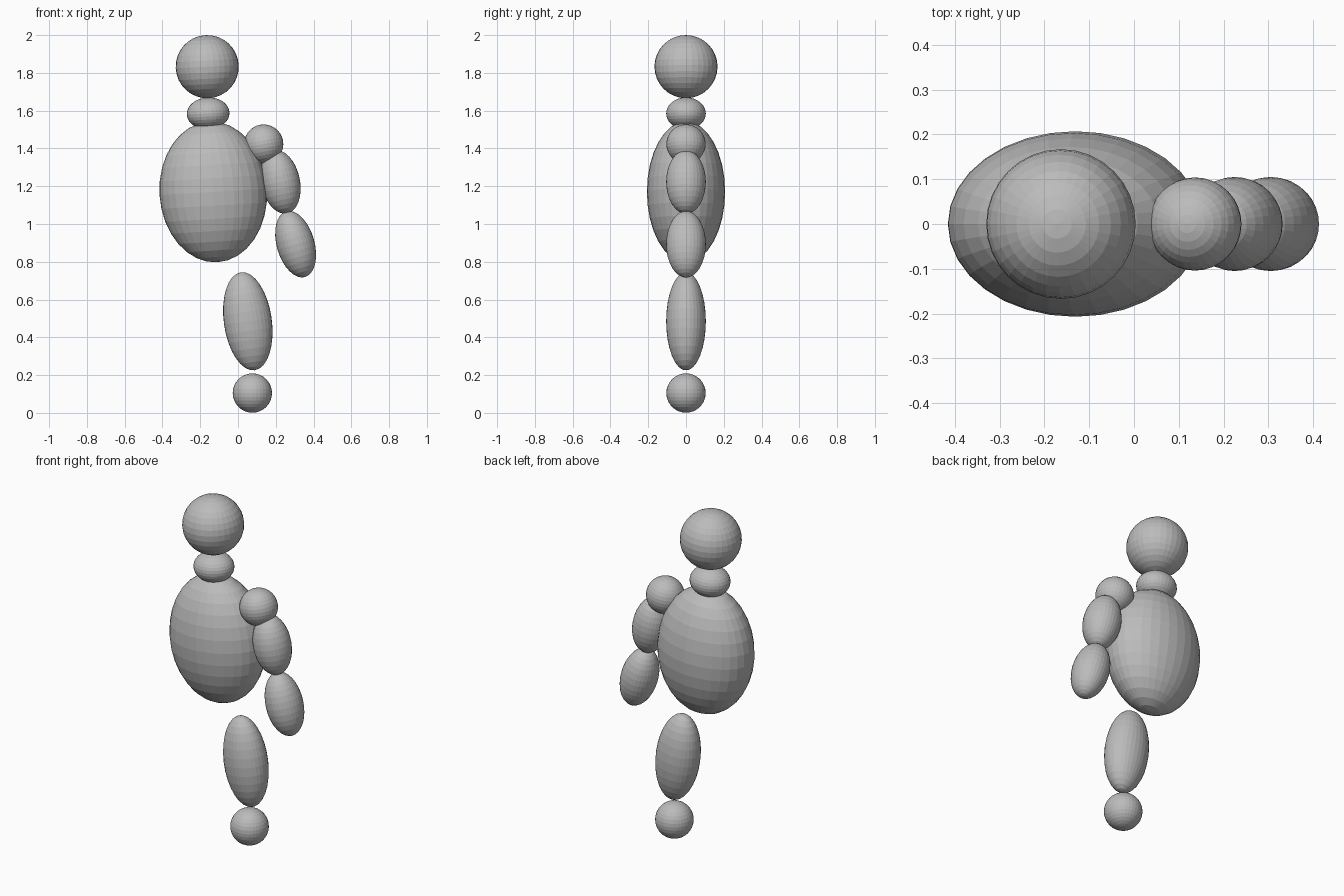
import bpy, math

grey = bpy.data.materials.new("plain grey")
grey.diffuse_color = (0.5, 0.5, 0.5, 1)


def ball(name, x, z, radii, tilt=0.0):
    """Flat-faced ellipsoid, leaning in the front plane (top towards -x)."""
    bpy.ops.mesh.primitive_uv_sphere_add(
        segments=32, ring_count=16, radius=1, location=(x, 0, z),
        rotation=(0, math.radians(-tilt), 0))
    ob = bpy.context.object
    ob.name = name
    ob.scale = radii
    ob.data.materials.append(grey)


# head, neck and body
ball("head", -0.163, 1.833, (0.167, 0.167, 0.167), 3)
ball("neck", -0.158, 1.585, (0.113, 0.105, 0.085), 3)
ball("torso", -0.131, 1.17, (0.285, 0.207, 0.373), 3.5)

# single arm
ball("shoulder", 0.136, 1.423, (0.104, 0.104, 0.104), 10)
ball("upper_arm", 0.225, 1.223, (0.103, 0.105, 0.171), 12)
ball("forearm", 0.305, 0.893, (0.100, 0.105, 0.181), 16)

# single leg
ball("leg", 0.052, 0.485, (0.127, 0.105, 0.262), 8)
ball("foot", 0.076, 0.105, (0.104, 0.104, 0.104))
